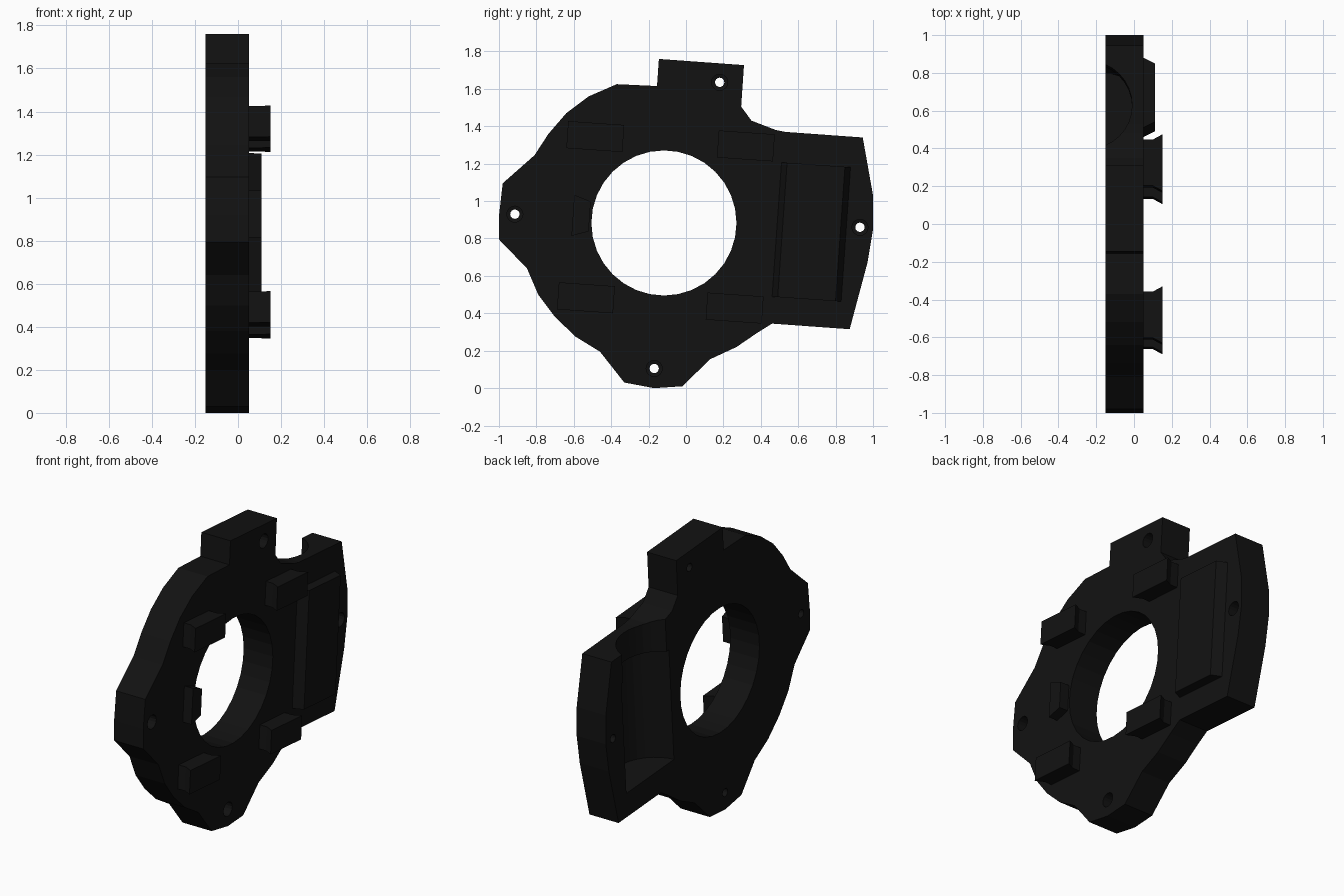
import bpy, bmesh, math
from mathutils import Matrix, Vector

if "Cube" in bpy.data.objects:
    bpy.data.objects.remove(bpy.data.objects["Cube"])

TILT = math.radians(4)          # in-plane lean shared by pads, panel and pocket

mat = bpy.data.materials.new("black_plastic")
mat.diffuse_color = (0.006, 0.006, 0.006, 1)
mat.use_nodes = True
mat.node_tree.nodes["Principled BSDF"].inputs["Base Color"].default_value = mat.diffuse_color


def loft(name, sections, matrix=Matrix()):
    """Skin a list of (x, [(y, z), ...]) sections with equal point counts."""
    bm = bmesh.new()
    rings = [[bm.verts.new((x, y, z)) for y, z in pts] for x, pts in sections]
    n = len(rings[0])
    bm.faces.new(rings[0])
    bm.faces.new(rings[-1][::-1])
    for a, b in zip(rings, rings[1:]):
        for i in range(n):
            j = (i + 1) % n
            bm.faces.new((a[i], a[j], b[j], b[i]))
    bmesh.ops.recalc_face_normals(bm, faces=bm.faces)
    bm.transform(matrix)
    me = bpy.data.meshes.new(name)
    bm.to_mesh(me)
    bm.free()
    me.materials.append(mat)
    ob = bpy.data.objects.new(name, me)
    bpy.context.collection.objects.link(ob)
    return ob


def circle(y, z, r, n):
    return [(y + r * math.cos(2 * math.pi * i / n), z + r * math.sin(2 * math.pi * i / n)) for i in range(n)]


def rect(w, h):
    return [(-w / 2, -h / 2), (w / 2, -h / 2), (w / 2, h / 2), (-w / 2, h / 2)]


def tilted(y, z):
    return Matrix.Translation((0, y, z)) @ Matrix.Rotation(-TILT, 4, 'X')


def cut(ob, cutter):
    cutter.hide_render = True
    m = ob.modifiers.new("cut", 'BOOLEAN')
    m.operation = 'DIFFERENCE'
    m.solver = 'EXACT'
    m.object = cutter
    bpy.context.view_layer.objects.active = ob
    bpy.ops.object.modifier_apply(modifier=m.name)


# Main plate outline
outline = [(-.145, 1.76), (.31, 1.727), (.295, 1.505), (.35, 1.43), (.48, 1.38), (.53, 1.37),
           (.945, 1.34), (1, 1.03), (1, .85), (.97, .67), (.875, .315), (.46, .345), (.38, .295),
           (.27, .22), (.13, .155), (-.02, .01), (-.17, 0), (-.33, .03), (-.46, .195), (-.59, .275),
           (-.70, .38), (-.79, .50), (-.85, .64), (-1, .795), (-1, .92), (-.98, 1.095),
           (-.81, 1.245), (-.735, 1.36), (-.64, 1.47), (-.52, 1.56), (-.37, 1.625), (-.155, 1.615)]
plate = loft("mounting_plate", [(-.15, outline), (.05, outline)])

# Raised panel with sloped long sides
panel = loft("raised_panel", [(.04, rect(.37, .72)), (.05, rect(.37, .72)), (.11, rect(.31, .72))],
             tilted(.67, .835))

cutters = []
# Central opening
ring = circle(-.118, .883, .388, 32)
cutters.append(loft("opening_cutter", [(-.3, ring), (.3, ring)]))

# Screw holes with counterbores on the right face
for y, z in [(.18, 1.635), (-.915, .93), (.93, .86), (-.17, .105)]:
    small, big = circle(y, z, .025, 16), circle(y, z, .043, 16)
    cutters.append(loft("screw_cutter", [(-.3, small), (-.02, small), (-.015, big), (.3, big)]))


# Rounded pocket in the rear face: shallow channel open at the top, deeper bay below
def channel(x, r, length, centre):
    bm_m = tilted(*centre) @ Matrix.Translation((x, 0, 0)) @ Matrix.Rotation(math.radians(-90), 4, 'Y')
    pts = circle(0, 0, r, 32)
    # section axis is turned to run along the tilted vertical
    secs = [(-length / 2, pts), (length / 2, pts)]
    return loft("pocket_cutter", secs, bm_m)


bay = channel(-.165, .235, .70, (.59, .835))
slot = channel(-.245, .235, .80, (.62, 1.22))
cutters += [bay, slot]
for c in cutters:
    cut(plate, c)
cut(panel, bay)
for c in cutters:
    bpy.data.objects.remove(c)

# Four locating pads flaring at their tips
for y, z in [(-.485, 1.345), (.32, 1.295), (-.535, .483), (.26, .428)]:
    loft("locating_pad", [(.04, rect(.245, .145)), (.10, rect(.245, .145)), (.15, rect(.30, .145))],
         tilted(y, z))

# Small tapered key beside the opening
key = [(-.055, -.11), (.035, -.08), (.035, .08), (-.055, .11)]
loft("locating_key", [(.04, key), (.11, key)], tilted(-.55, .92))
